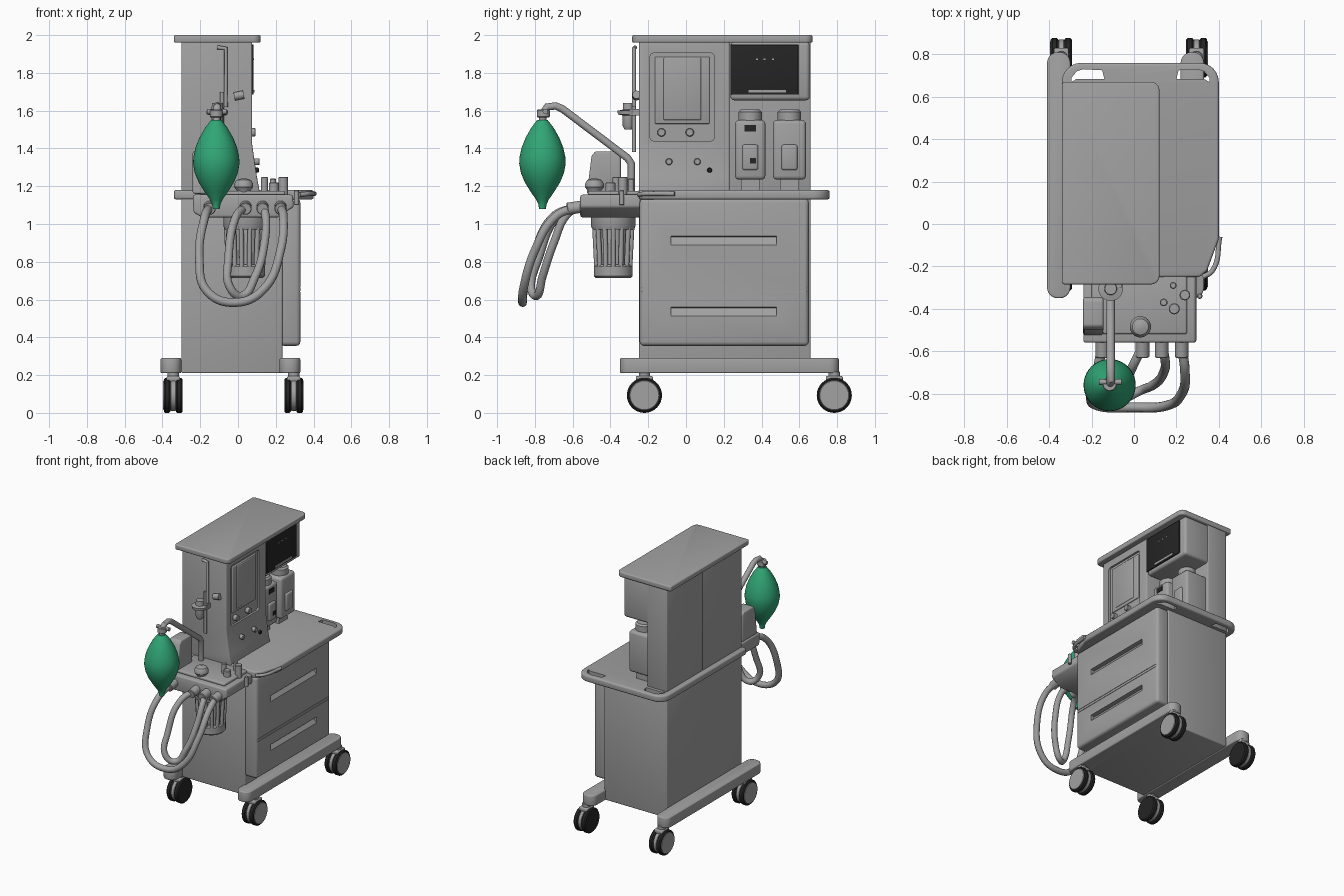
import bpy, bmesh, math
from mathutils import Vector


def material(name, rgb):
    m = bpy.data.materials.new(name)
    m.diffuse_color = (*rgb, 1)
    return m


GREY = material("grey_enamel", (0.36, 0.36, 0.36))
BLACK = material("black_rubber", (0.018, 0.018, 0.018))
GREEN = material("green_bag", (0.03, 0.38, 0.18))
cutters = []


def make(name, verts, faces, mat=GREY, bevel=0, seg=3):
    me = bpy.data.meshes.new(name)
    me.from_pydata(verts, [], faces)
    bm = bmesh.new()
    bm.from_mesh(me)
    bmesh.ops.recalc_face_normals(bm, faces=bm.faces)
    bm.to_mesh(me)
    bm.free()
    me.materials.append(mat)
    ob = bpy.data.objects.new(name, me)
    bpy.context.collection.objects.link(ob)
    if bevel:
        b = ob.modifiers.new("bevel", 'BEVEL')
        b.width, b.segments, b.limit_method, b.angle_limit = bevel, seg, 'ANGLE', math.radians(40)
    return ob


def prism(name, pts, axis, lo, hi, mat=GREY, bevel=0):
    """Extrude a 2D outline along one axis."""
    put = {'x': lambda a, b, h: (h, a, b), 'y': lambda a, b, h: (a, h, b), 'z': lambda a, b, h: (a, b, h)}[axis]
    n = len(pts)
    verts = [put(a, b, h) for h in (lo, hi) for a, b in pts]
    faces = [range(n), range(n, 2 * n)] + [(i, (i + 1) % n, (i + 1) % n + n, i + n) for i in range(n)]
    return make(name, verts, [tuple(f) for f in faces], mat, bevel)


def box(name, x, y, z, mat=GREY, bevel=0):
    return prism(name, [(x[0], y[0]), (x[1], y[0]), (x[1], y[1]), (x[0], y[1])], 'z', z[0], z[1], mat, bevel)


def rounded(x, y, r, n=7):
    """Rectangle outline; r holds corner radii (right-back, left-back, left-front, right-front)."""
    corners = [(x[1], y[1], -1, -1), (x[0], y[1], 1, -1), (x[0], y[0], 1, 1), (x[1], y[0], -1, 1)]
    out = []
    for k, (cx, cy, sx, sy) in enumerate(corners):
        for i in range(n):
            t = math.pi / 2 * (k + i / (n - 1))
            out.append((cx + sx * r[k] + r[k] * math.cos(t), cy + sy * r[k] + r[k] * math.sin(t)))
    return out


def lathe(name, profile, at, axis=(0, 0, 1), mat=GREY, n=32):
    """Revolve (radius, height) points around an axis."""
    q = Vector((0, 0, 1)).rotation_difference(Vector(axis))
    verts = [Vector(at) + q @ Vector((r * math.cos(2 * math.pi * i / n), r * math.sin(2 * math.pi * i / n), h))
             for r, h in profile for i in range(n)]
    faces = [(k * n + i, k * n + (i + 1) % n, (k + 1) * n + (i + 1) % n, (k + 1) * n + i)
             for k in range(len(profile) - 1) for i in range(n)]
    faces += [tuple(range(n)), tuple(range((len(profile) - 1) * n, len(profile) * n))]
    return make(name, verts, faces, mat)


def disc(name, r, h, at, axis=(0, 0, 1), mat=GREY, e=0.004):
    return lathe(name, [(r - e, 0), (r, e), (r, h - e), (r - e, h)], at, axis, mat)


def tube(name, pts, r, smooth=True):
    cu = bpy.data.curves.new(name, 'CURVE')
    cu.dimensions, cu.bevel_depth, cu.bevel_resolution, cu.use_fill_caps = '3D', r, 4, True
    sp = cu.splines.new('BEZIER')
    sp.resolution_u = 10 if smooth else 1
    sp.bezier_points.add(len(pts) - 1)
    for p, co in zip(sp.bezier_points, pts):
        p.co = co
        p.handle_left_type = p.handle_right_type = 'AUTO' if smooth else 'VECTOR'
    cu.materials.append(GREY)
    ob = bpy.data.objects.new(name, cu)
    bpy.context.collection.objects.link(ob)


def cut(target, cutter):
    m = target.modifiers.new("cut", 'BOOLEAN')
    m.operation, m.object, m.solver = 'DIFFERENCE', cutter, 'EXACT'
    cutter.hide_render = True
    cutters.append(cutter)


# Lower cabinet with drawer front and two finger grooves
box("cabinet", (-0.30, 0.235), (-0.25, 0.66), (0.21, 1.14), bevel=0.008)
drawers = box("drawer_front", (0.22, 0.33), (-0.245, 0.65), (0.355, 1.135), bevel=0.022)
for z in (0.925, 0.55):
    cut(drawers, prism("groove_cutter", [(0.30, z + 0.005), (0.34, z + 0.012), (0.34, z - 0.05)], 'y', -0.08, 0.48))
for z in (0.64, 0.66):
    cut(drawers, box("seam_cutter", (0.327, 0.34), (-0.26, 0.66), (z, z + 0.004)))

# Base rails and twin-wheel casters
for side, x in ((-1, -0.355), (1, 0.275)):
    prism("base_rail", rounded((x - 0.055, x + 0.055), (-0.35, 0.81), [0.05] * 4), 'z', 0.21, 0.29, bevel=0.008)
    for y in (-0.22, 0.785):
        wx = x + 0.012 + (0.008 if side > 0 else 0)
        disc("caster_stem", 0.03, 0.06, (wx, y, 0.16))
        disc("caster_hood", 0.085, 0.03, (wx - 0.015, y, 0.095), (1, 0, 0))
        box("caster_fork", (wx - 0.035, wx + 0.035), (y - 0.045, y + 0.045), (0.165, 0.195), bevel=0.008)
        for s in (-1, 1):
            disc("caster_tyre", 0.093, 0.036, (wx + s * 0.014, y, 0.093), (s, 0, 0), BLACK, 0.008)
        disc("caster_cap", 0.079, 0.006, (wx + side * 0.047, y, 0.093), (side, 0, 0), GREY, 0.003)

# Worktop with handle slots in the rear corners
outline = rounded((-0.34, 0.40), (-0.255, 0.76), [0.09, 0.09, 0.02, 0.0])
outline = outline[:-7] + [(0.31, -0.25), (0.345, -0.22), (0.40, -0.07)]
top = prism("worktop", outline, 'z', 1.13, 1.18, bevel=0.012)
for s in (-1, 1):
    slot = [(0.03 + s * dx, y) for dx, y in ((0.17, 0.685), (0.30, 0.685), (0.325, 0.67), (0.325, 0.69), (0.30, 0.72), (0.27, 0.73), (0.18, 0.725))]
    cut(top, prism("slot_cutter", slot, 'z', 1.10, 1.20))
tube("corner_grip", [(0.325, -0.25, 1.155), (0.37, -0.22, 1.16), (0.405, -0.06, 1.16)], 0.012)

# Upper tower: flared control column, back section, cover plate
tower = prism("control_column", [(-0.30, 1.17), (0.115, 1.17), (0.10, 1.25), (0.075, 1.42), (0.075, 1.97), (-0.30, 1.97)],
              'y', -0.25, 0.23, bevel=0.008)
cut(tower, prism("panel_cutter", rounded((-0.19, 0.15), (1.44, 1.905), [0.02] * 4), 'x', 0.06, 0.09))
box("gauge_panel", (0.05, 0.070), (-0.165, 0.125), (1.53, 1.885), bevel=0.006)
box("flow_tubes", (0.05, 0.075), (-0.12, 0.08), (1.55, 1.88), bevel=0.008)
box("tower_back", (-0.30, -0.13), (0.225, 0.66), (1.17, 1.97), bevel=0.008)
prism("tower_cover", rounded((-0.34, 0.12), (-0.285, 0.67), [0.04, 0.015, 0.015, 0.04]), 'z', 1.96, 2.0, bevel=0.008)
for y, z, x, r in ((-0.13, 1.485, 0.058, 0.022), (0.02, 1.485, 0.058, 0.022), (-0.09, 1.33, 0.08, 0.018), (0.06, 1.33, 0.08, 0.018)):
    disc("control_knob", r, 0.035, (x, y, z), (1, 0, 0))
disc("power_switch", 0.013, 0.02, (0.09, 0.125, 1.285), (1, 0, 0), BLACK)

# Monitor
box("monitor_housing", (-0.15, 0.075), (0.235, 0.655), (1.655, 1.965), bevel=0.02)
box("monitor_screen", (0.07, 0.083), (0.235, 0.595), (1.685, 1.95), BLACK, bevel=0.003)
box("screen_bar", (0.08, 0.087), (0.33, 0.53), (1.695, 1.71))
for y in (0.37, 0.41, 0.455):
    box("screen_mark", (0.08, 0.085), (y, y + 0.012), (1.867, 1.877))

# Two vaporizers under the monitor
for i, (a, b) in enumerate(((0.26, 0.42), (0.46, 0.635))):
    c = (a + b) / 2
    box("vaporizer_body", (-0.15, 0.045), (a, b), (1.235, 1.55), bevel=0.02)
    disc("vaporizer_cap", 0.062, 0.08, (-0.03, c, 1.525), e=0.012)
    box("vaporizer_window", (0.03, 0.06), (c - 0.042, c + 0.042), (1.285, 1.42), bevel=0.012)
    if i == 0:
        box("vaporizer_display", (0.04, 0.05), (c - 0.03, c + 0.03), (1.49, 1.525), BLACK)
        box("vaporizer_mark", (0.05, 0.064), (c, c + 0.03), (1.32, 1.35), BLACK)
    box("vaporizer_foot", (-0.14, 0.0), (c - 0.05, c + 0.05), (1.17, 1.25))

# Front suction gauge and rail on the tower
tube("gauge_rail", [(-0.11, -0.27, 1.935), (-0.065, -0.275, 1.93), (-0.065, -0.275, 1.62)], 0.011, False)
tube("gauge_drop", [(-0.085, -0.275, 1.7), (-0.085, -0.275, 1.38)], 0.011, False)
lathe("gauge_collar", [(0.02, -0.09), (0.03, -0.07), (0.03, -0.015), (0.055, -0.01), (0.058, 0.01), (0.03, 0.015), (0.028, 0.05)],
      (-0.11, -0.305, 1.59))
box("collar_mount", (-0.13, -0.06), (-0.30, -0.24), (1.575, 1.61))
tube("front_latch", [(-0.02, -0.262, 1.675), (0.03, -0.262, 1.685)], 0.022, False)

# Breathing block on the front, with its fittings
prism("breathing_block", [(-0.24, 1.155), (0.29, 1.155), (0.295, 1.09), (0.21, 1.035), (-0.19, 1.035), (-0.235, 1.06)],
      'y', -0.56, -0.24, bevel=0.012)
box("breathing_cover", (-0.20, 0.25), (-0.52, -0.24), (1.15, 1.175), bevel=0.01)
prism("ventilator_box", [(-0.525, 1.16), (-0.345, 1.16), (-0.345, 1.37), (-0.36, 1.385), (-0.48, 1.385), (-0.50, 1.36)],
      'x', -0.24, -0.145, bevel=0.01)
lathe("valve_dome", [(0.03, 0), (0.035, 0.03), (0.05, 0.05), (0.05, 0.068), (0.038, 0.088), (0.012, 0.096)], (0.03, -0.485, 1.145))
for x, y, r, z in ((0.14, -0.37, 0.018, 1.25), (0.185, -0.29, 0.016, 1.24), (0.24, -0.335, 0.025, 1.25), (0.19, -0.40, 0.026, 1.22), (0.31, -0.34, 0.013, 1.18)):
    disc("fitting_knob", r, z - 1.10, (x, y, 1.10))

# Absorber canister with open ribs
disc("canister_core", 0.075, 0.32, (0.04, -0.385, 0.73))
disc("canister_base", 0.103, 0.07, (0.04, -0.385, 0.715), e=0.01)
lathe("canister_collar", [(0.11, 0), (0.118, 0.02), (0.118, 0.09), (0.1, 0.09)], (0.04, -0.385, 0.97))
for i in range(14):
    t = 2 * math.pi * i / 14
    c, s = math.cos(t), math.sin(t)
    tube("canister_rib", [(0.04 + 0.09 * c, -0.385 + 0.09 * s, 0.76), (0.04 + 0.102 * c, -0.385 + 0.102 * s, 0.99)], 0.013, False)

# Breathing hoses and their ports
for x in (-0.15, 0.04, 0.13, 0.225):
    disc("hose_port", 0.032, 0.10, (x, -0.53, 1.095), (0, -1, -0.15))
tube("outer_hose", [(-0.15, -0.58, 1.09), (-0.175, -0.70, 1.04), (-0.205, -0.81, 0.82), (-0.16, -0.86, 0.64), (0, -0.865, 0.585),
                    (0.14, -0.86, 0.66), (0.225, -0.80, 0.86), (0.24, -0.69, 1.04), (0.225, -0.58, 1.09)], 0.023)
tube("inner_hose", [(0.04, -0.58, 1.09), (-0.01, -0.68, 1.04), (-0.05, -0.78, 0.82), (-0.04, -0.82, 0.66), (0.02, -0.79, 0.62),
                    (0.09, -0.76, 0.72), (0.14, -0.70, 0.90), (0.145, -0.63, 1.05), (0.13, -0.57, 1.09)], 0.022)

# Bag arm and green reservoir bag
tube("bag_arm", [(-0.11, -0.29, 1.14), (-0.11, -0.29, 1.32), (-0.11, -0.31, 1.35), (-0.11, -0.655, 1.61), (-0.11, -0.69, 1.625),
                 (-0.11, -0.735, 1.62), (-0.112, -0.755, 1.59), (-0.115, -0.76, 1.53)], 0.02, False)
disc("bag_elbow", 0.034, 0.04, (-0.115, -0.755, 1.565))
tube("elbow_peg", [(-0.165, -0.745, 1.595), (-0.06, -0.745, 1.595)], 0.014, False)
lathe("reservoir_bag", [(0.018, 1.08), (0.022, 1.105), (0.034, 1.13), (0.062, 1.17), (0.093, 1.22), (0.114, 1.27), (0.123, 1.32),
                        (0.121, 1.355), (0.11, 1.405), (0.09, 1.455), (0.062, 1.505), (0.04, 1.535), (0.028, 1.55)],
      (-0.115, -0.76, 0), mat=GREEN, n=40)

# Apply modifiers, drop cutters, smooth curved surfaces
bpy.ops.object.select_all(action='SELECT')
bpy.context.view_layer.objects.active = top
bpy.ops.object.convert(target='MESH')
for c in cutters:
    bpy.data.objects.remove(c)
bpy.ops.object.select_all(action='SELECT')
bpy.ops.object.shade_smooth_by_angle(angle=math.radians(35))
